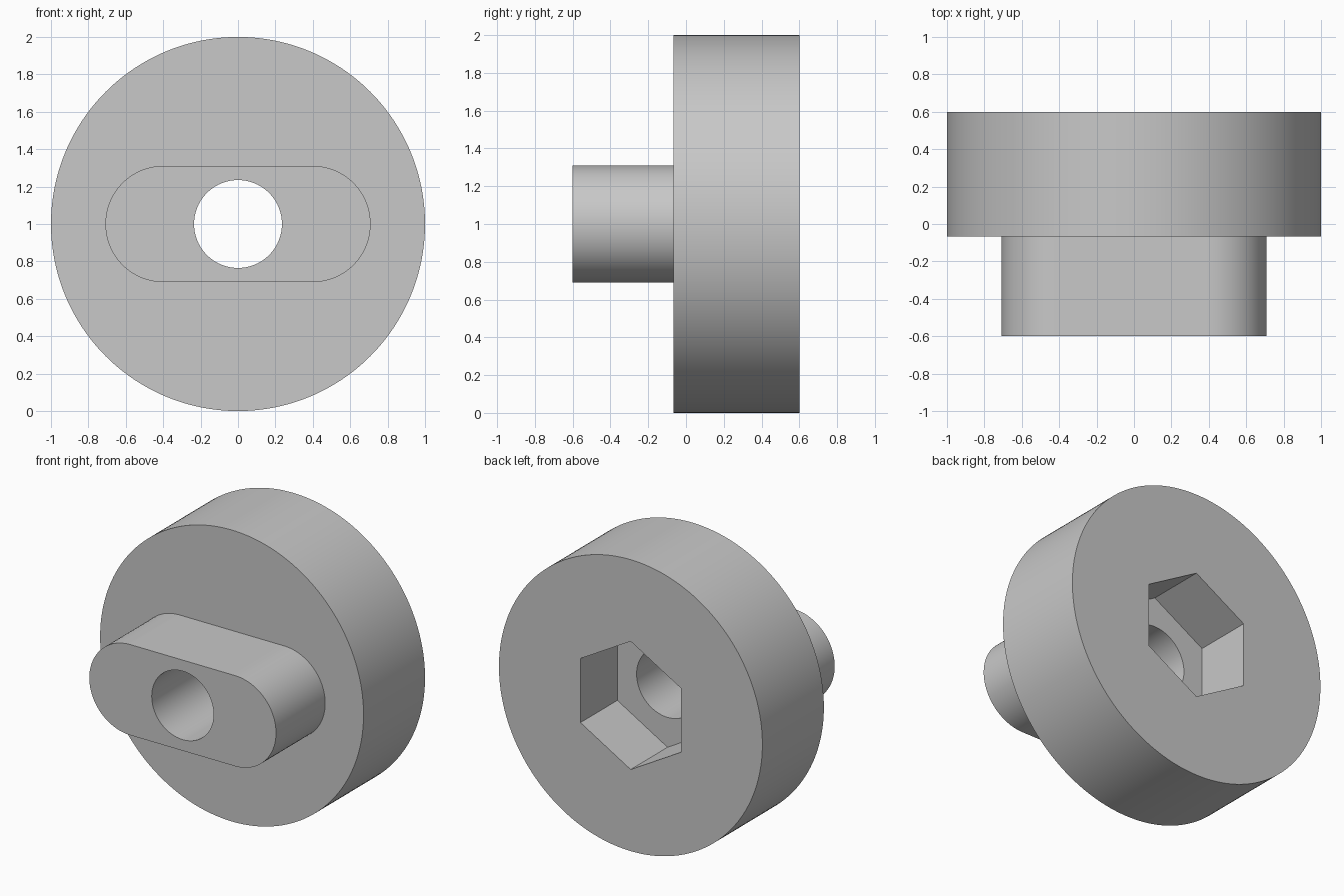
import bpy
import bmesh
from math import sin, cos, pi, sqrt, radians

cube = bpy.data.objects.get("Cube")
if cube:
    bpy.data.objects.remove(cube, do_unlink=True)

STEPS = 192            # divisible by 6, so hexagon corners land on points
CENTRE_Z = 1.0
FRONT, SHOULDER, FLOOR, BACK = -0.6, -0.067, 0.2, 0.6


# Outlines: radius as a function of the angle around the axis
def disc(a):
    return 1.0


def bore(a):
    return 0.235


def hexagon(a):
    # Corners point up and down
    return 0.381 / cos((a - pi / 2) % (pi / 3) - pi / 6)


def slot(a):
    # Flat top and bottom with half-round ends
    half_height, end_x = 0.311, 0.398
    s, c = abs(sin(a)), abs(cos(a))
    if half_height * c <= end_x * s:
        return half_height / s
    return end_x * c + sqrt(half_height ** 2 - (end_x * s) ** 2)


def add_ring(bm, outline, y):
    ring = []
    for i in range(STEPS):
        a = 2 * pi * i / STEPS
        r = outline(a)
        ring.append(bm.verts.new((r * cos(a), y, CENTRE_Z + r * sin(a))))
    return ring


# Steel material
steel = bpy.data.materials.new("light grey")
steel.use_nodes = True
colour = (0.58, 0.58, 0.58, 1.0)
steel.diffuse_color = colour
steel.node_tree.nodes["Principled BSDF"].inputs["Base Color"].default_value = colour

# Closed skin: tongue, disc, hexagonal recess and through bore
sections = [(bore, FRONT), (slot, FRONT), (slot, SHOULDER), (disc, SHOULDER),
            (disc, BACK), (hexagon, BACK), (hexagon, FLOOR), (bore, FLOOR)]
bm = bmesh.new()
rings = [add_ring(bm, outline, y) for outline, y in sections]
for k, ring in enumerate(rings):
    following = rings[(k + 1) % len(rings)]
    for i in range(STEPS):
        j = (i + 1) % STEPS
        bm.faces.new((ring[i], ring[j], following[j], following[i]))
bmesh.ops.recalc_face_normals(bm, faces=bm.faces)

mesh = bpy.data.meshes.new("slotted_hub")
bm.to_mesh(mesh)
bm.free()
mesh.materials.append(steel)
hub = bpy.data.objects.new("slotted_hub", mesh)
bpy.context.collection.objects.link(hub)

# Smooth curved walls, crisp rims and corners
bpy.ops.object.select_all(action="DESELECT")
hub.select_set(True)
bpy.context.view_layer.objects.active = hub
bpy.ops.object.shade_smooth_by_angle(angle=radians(30))
